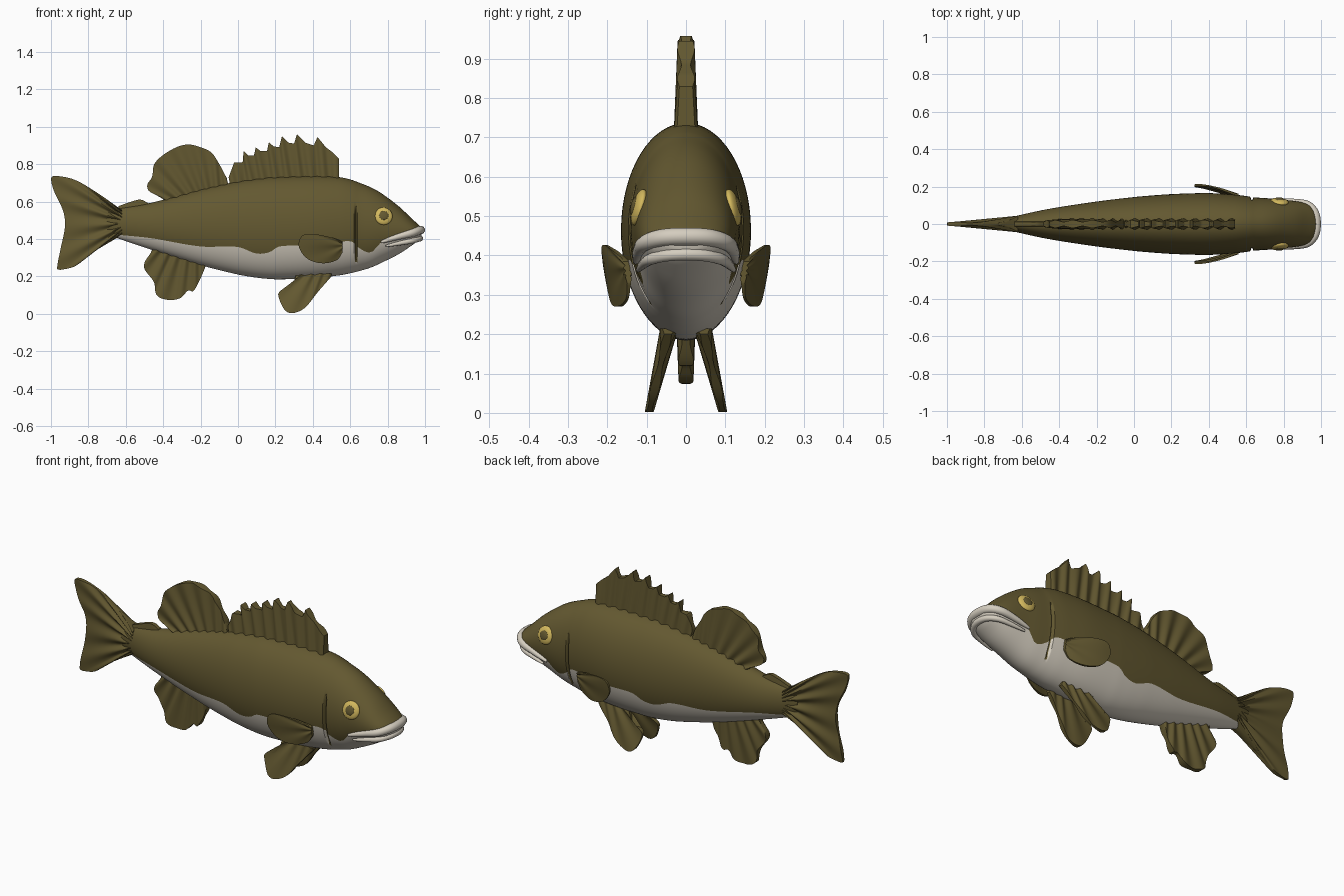
import bpy, bmesh, math
from mathutils import Vector

if "Cube" in bpy.data.objects:
    bpy.data.objects.remove(bpy.data.objects["Cube"])


def material(name, rgb):
    m = bpy.data.materials.new(name)
    m.diffuse_color = (*rgb, 1)
    m.use_nodes = True
    m.node_tree.nodes["Principled BSDF"].inputs["Base Color"].default_value = m.diffuse_color
    return m


OLIVE = material("olive", (0.125, 0.098, 0.03))
CREAM = material("cream", (0.66, 0.61, 0.52))
GOLD = material("gold", (0.65, 0.48, 0.11))


def hermite(keys, vals, t):
    """Smooth curve through the tuples vals placed at keys."""
    n = len(keys)
    i = max(0, min(n - 2, sum(k <= t for k in keys) - 1))

    def slope(j):
        a, b = max(0, j - 1), min(n - 1, j + 1)
        return (Vector(vals[b]) - Vector(vals[a])) / (keys[b] - keys[a])
    d = keys[i + 1] - keys[i]
    f = (t - keys[i]) / d
    return (Vector(vals[i]) * (2*f**3 - 3*f*f + 1) + slope(i) * d * (f**3 - 2*f*f + f)
            + Vector(vals[i + 1]) * (3*f*f - 2*f**3) + slope(i + 1) * d * (f**3 - f*f))


def resample(pts, n, smooth=True):
    """n evenly spaced points along a path."""
    keys = [0]
    for a, b in zip(pts, pts[1:]):
        keys.append(keys[-1] + (Vector(b) - Vector(a)).length)
    out = []
    for j in range(n):
        t = keys[-1] * j / (n - 1)
        if smooth:
            out.append(hermite(keys, pts, t))
        else:
            i = max(0, min(len(pts) - 2, sum(k <= t for k in keys) - 1))
            out.append(Vector(pts[i]).lerp(Vector(pts[i + 1]), (t - keys[i]) / (keys[i + 1] - keys[i])))
    return out


def finish(name, bm, mats):
    bmesh.ops.recalc_face_normals(bm, faces=bm.faces)
    me = bpy.data.meshes.new(name)
    bm.to_mesh(me)
    bm.free()
    for m in mats:
        me.materials.append(m)
    ob = bpy.data.objects.new(name, me)
    bpy.context.collection.objects.link(ob)
    return ob


# Body stations: x, top, bottom, half width, colour line height
BODY = [(-0.70, .55, .43, .025, .435), (-.66, .562, .41, .036, .425), (-.47, .592, .345, .078, .405),
        (-.2, .665, .26, .12, .36), (0, .708, .21, .144, .357), (.1, .722, .193, .153, .322),
        (.17, .73, .186, .158, .33), (.22, .732, .184, .161, .36), (.4, .737, .19, .165, .365),
        (.545, .73, .206, .156, .385), (.61, .715, .219, .148, .385), (.65, .70, .229, .142, .35),
        (.71, .676, .247, .138, .328), (.77, .642, .274, .132, .385), (.865, .57, .322, .122, .42),
        (.93, .508, .366, .106, .44), (.965, .477, .392, .082, .447), (.982, .46, .415, .045, .45)]
LOW, HIGH = 12, 20
xs = sorted([-.70 + .02 * i for i in range(84)] + [.612, .617, .622, .626, .63, .634, .638, .643, .648, .975, .982])
bm = bmesh.new()
rings = []
for x in xs:
    top, bot, w, line = hermite([r[0] for r in BODY], [r[1:] for r in BODY], x)
    zc, h = (top + bot) / 2, (top - bot) / 2
    split = math.asin(max(-.97, min(.97, (line - zc) / h)))
    angs = [-math.pi/2 + (split + math.pi/2) * i / LOW for i in range(LOW)]
    angs += [split + (math.pi/2 - split) * i / HIGH for i in range(HIGH + 1)]
    half = []
    for a in angs:
        z = zc + h * math.sin(a)
        # gill slit: a narrow groove behind the head
        cut = .022 * max(0, 1 - abs(x - .63) / .009) * max(0, min(1, (.145 - abs(z - .425)) * 30))
        half.append((max(0, w * math.cos(a) - cut), z))
    loop = half + [(-y, z) for y, z in half[-2:0:-1]]
    rings.append([bm.verts.new((x, y, z)) for y, z in loop])
n = len(rings[0])
for r0, r1 in zip(rings, rings[1:]):
    for j in range(n):
        f = bm.faces.new((r0[j], r0[(j + 1) % n], r1[(j + 1) % n], r1[j]))
        f.material_index = 1 if j < LOW or j >= n - LOW else 0
        if abs(r0[0].co.x - .63) < .008 and f.calc_center_median().z > .28:
            f.material_index = 0
bm.faces.new(rings[0])
bm.faces.new(rings[-1]).material_index = 1
finish("body", bm, [OLIVE, CREAM])


def fin(name, base, tip, thick, taper, ripples=0, cols=70, smooth=True, place=lambda x, z: 0, sign=1):
    """Rippled fin lofted from a base line to a tip line in the xz plane."""
    rows = 8
    bm = bmesh.new()
    B, T = resample(base, cols, False), resample(tip, cols, smooth)
    sides = []
    for s in (1, -1):
        grid = []
        for i in range(cols):
            wave = 1 + .3 * math.sin(2 * math.pi * ripples * i / (cols - 1))
            col = []
            for j in range(rows + 1):
                v = j / rows
                p = B[i].lerp(T[i], v)
                y = place(p.x, p.y) + s * thick * (1 - (1 - taper) * v) * wave
                col.append(bm.verts.new((p.x, sign * y, p.y)))
            grid.append(col)
        for a, b in zip(grid, grid[1:]):
            for j in range(rows):
                bm.faces.new((a[j], a[j + 1], b[j + 1], b[j]))
        sides.append(grid)
    L, R = sides
    # close the rim
    rim = [(i, rows) for i in range(cols)]
    rim = [(0, j) for j in range(rows)] + rim + [(cols - 1, j) for j in range(rows - 1, -1, -1)]
    rim += [(i, 0) for i in range(cols - 2, 0, -1)]
    for (a, b), (c, d) in zip(rim, rim[1:] + rim[:1]):
        bm.faces.new((L[a][b], L[c][d], R[c][d], R[a][b]))
    return finish(name, bm, [OLIVE])


# Fins on the centre line
fin("spiny_dorsal_fin", [(.54, .70), (.25, .71), (-.04, .68)],
    [(.54, .83), (.51, .86), (.47, .89), (.425, .945), (.405, .90), (.36, .915), (.315, .96), (.3, .91),
     (.27, .915), (.235, .95), (.22, .89), (.19, .895), (.165, .917), (.155, .87), (.12, .87), (.095, .89),
     (.085, .845), (.055, .845), (.03, .87), (.025, .81), (-.02, .81), (-.05, .73)],
    .024, .7, 9, 160, False)
fin("soft_dorsal_fin", [(-.05, .68), (-.40, .59)],
    [(-.06, .725), (-.1, .80), (-.14, .86), (-.18, .883), (-.27, .905), (-.36, .875), (-.445, .805),
     (-.46, .73), (-.485, .69), (-.475, .655), (-.38, .612)], .023, .7, 7)
fin("dorsal_finlet", [(-.47, .57), (-.64, .55)], [(-.48, .592), (-.52, .61), (-.56, .603), (-.64, .575)], .016, .7)
fin("anal_fin", [(-.17, .27), (-.46, .36)],
    [(-.175, .25), (-.2, .19), (-.24, .12), (-.265, .125), (-.31, .083), (-.38, .075), (-.435, .10),
     (-.45, .17), (-.5, .24), (-.497, .28), (-.46, .33)], .021, .7, 6)
fin("tail_fin", [(-.62, .555), (-.62, .42)],
    [(-.64, .568), (-.75, .645), (-.87, .715), (-.96, .736), (-.998, .73), (-.985, .66), (-.935, .55),
     (-.925, .47), (-.95, .34), (-.967, .24), (-.95, .235), (-.87, .255), (-.78, .325), (-.64, .41)],
    .034, .25, 8, 90)

# Paired fins and eyes
for s, side in ((-1, "right"), (1, "left")):
    fin(side + "_pelvic_fin", [(.5, .215), (.31, .215)],
        [(.5, .2), (.43, .12), (.355, .03), (.29, .003), (.25, .02), (.215, .10), (.23, .125), (.285, .135), (.305, .19)],
        .018, .5, 4, place=lambda x, z: .046 + (.2 - z) * .24, sign=s)
    fin(side + "_pectoral_fin", [(.56, .385), (.56, .345)],
        [(.54, .395), (.48, .413), (.39, .427), (.34, .415), (.325, .36), (.37, .295), (.45, .27), (.53, .288), (.56, .33)],
        .008, .6, 3, place=lambda x, z: .148 + .055 * math.sin(min(1, (.56 - x) / .24) * 1.57) + (z - .36) * .12, sign=s)
    normal = Vector((.1, s * .96, .25)).normalized()
    for part, r, depth, off, mat in (("eye", .048, .018, 0, GOLD), ("pupil", .025, .008, .014, OLIVE)):
        bpy.ops.mesh.primitive_uv_sphere_add(segments=32, ring_count=16, radius=1)
        ob = bpy.context.object
        ob.name = f"{side}_{part}"
        ob.scale = (r, r, depth)
        ob.rotation_euler = normal.to_track_quat('Z', 'Y').to_euler()
        ob.location = Vector((.778, s * .119, .522)) + normal * off
        ob.data.materials.append(mat)


def lip(name, path, r0, r1):
    """Tapered tube wrapped round the snout."""
    pts = resample(path + [(x, -y, z) for x, y, z in path[-2::-1]], 49)
    cu = bpy.data.curves.new(name, 'CURVE')
    cu.dimensions, cu.bevel_depth, cu.bevel_resolution, cu.use_fill_caps = '3D', 1, 4, True
    sp = cu.splines.new('POLY')
    sp.points.add(48)
    for i, p in enumerate(pts):
        sp.points[i].co = (*p, 1)
        sp.points[i].radius = r0 + (r1 - r0) * math.sin(math.pi * i / 48) ** .7
    cu.materials.append(CREAM)
    ob = bpy.data.objects.new(name, cu)
    bpy.context.collection.objects.link(ob)
    bpy.ops.object.select_all(action='DESELECT')
    bpy.context.view_layer.objects.active = ob
    ob.select_set(True)
    bpy.ops.object.convert(target='MESH')


lip("upper_lip", [(.765, .128, .383), (.86, .118, .413), (.93, .102, .432), (.967, .06, .445), (.977, 0, .448)], .006, .023)
lip("lower_lip", [(.79, .122, .362), (.87, .108, .378), (.93, .09, .39), (.964, .05, .4), (.974, 0, .403)], .005, .016)

# Smooth shading with crisp fin rims
bpy.ops.object.select_all(action='SELECT')
bpy.ops.object.shade_smooth_by_angle(angle=math.radians(40))
